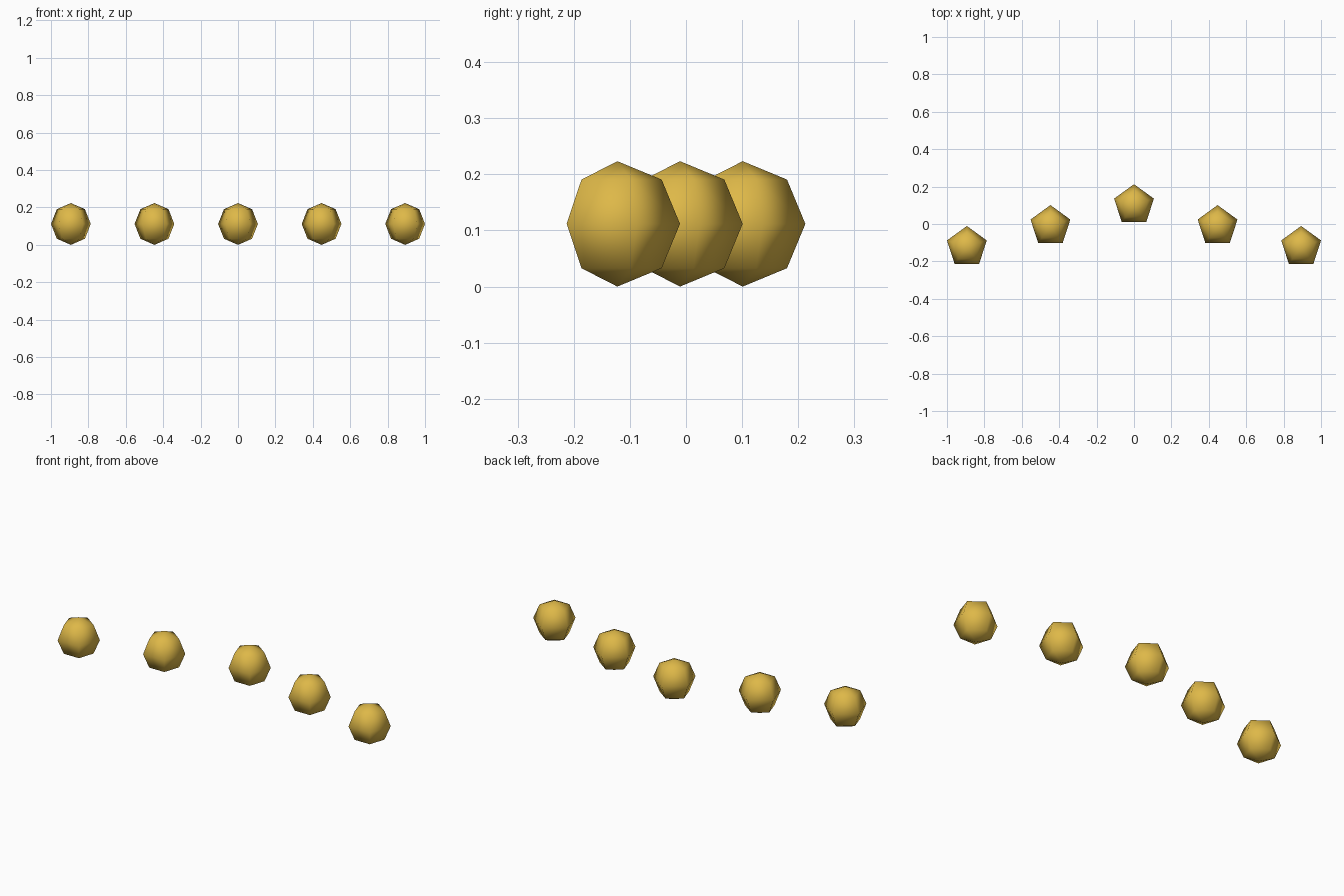
import bpy
import bmesh
from mathutils import Matrix

cube = bpy.data.objects.get("Cube")
if cube:
    bpy.data.objects.remove(cube, do_unlink=True)

RADIUS = 0.1117
SPACING = 4 * RADIUS

gold = bpy.data.materials.new("gold")
gold.use_nodes = True
color = (0.73, 0.48, 0.065, 1.0)
gold.diffuse_color = color
gold.node_tree.nodes["Principled BSDF"].inputs["Base Color"].default_value = color


# Low-poly bead: five sides around, four bands high, one corner pointing back
def bead_mesh():
    mesh = bpy.data.meshes.new("bead")
    bm = bmesh.new()
    bmesh.ops.create_uvsphere(bm, u_segments=5, v_segments=4, radius=RADIUS)
    if max(v.co.y for v in bm.verts) < 0.99 * RADIUS:
        corner = max(bm.verts, key=lambda v: v.co.x * v.co.x + v.co.y * v.co.y)
        turn = corner.co.xy.angle_signed((0, 1))
        bmesh.ops.rotate(bm, verts=bm.verts, matrix=Matrix.Rotation(-turn, 3, "Z"))
    for face in bm.faces:
        face.smooth = True
    bm.to_mesh(mesh)
    bm.free()
    mesh.materials.append(gold)
    return mesh


# Five beads in a V, the middle one furthest back
mesh = bead_mesh()
names = ["outer_right_bead", "inner_right_bead", "middle_bead",
         "inner_left_bead", "outer_left_bead"]
for step, name in enumerate(names, start=-2):
    bead = bpy.data.objects.new(name, mesh)
    bead.location = (step * SPACING, (0.9045 - abs(step)) * RADIUS, RADIUS)
    bpy.context.collection.objects.link(bead)
